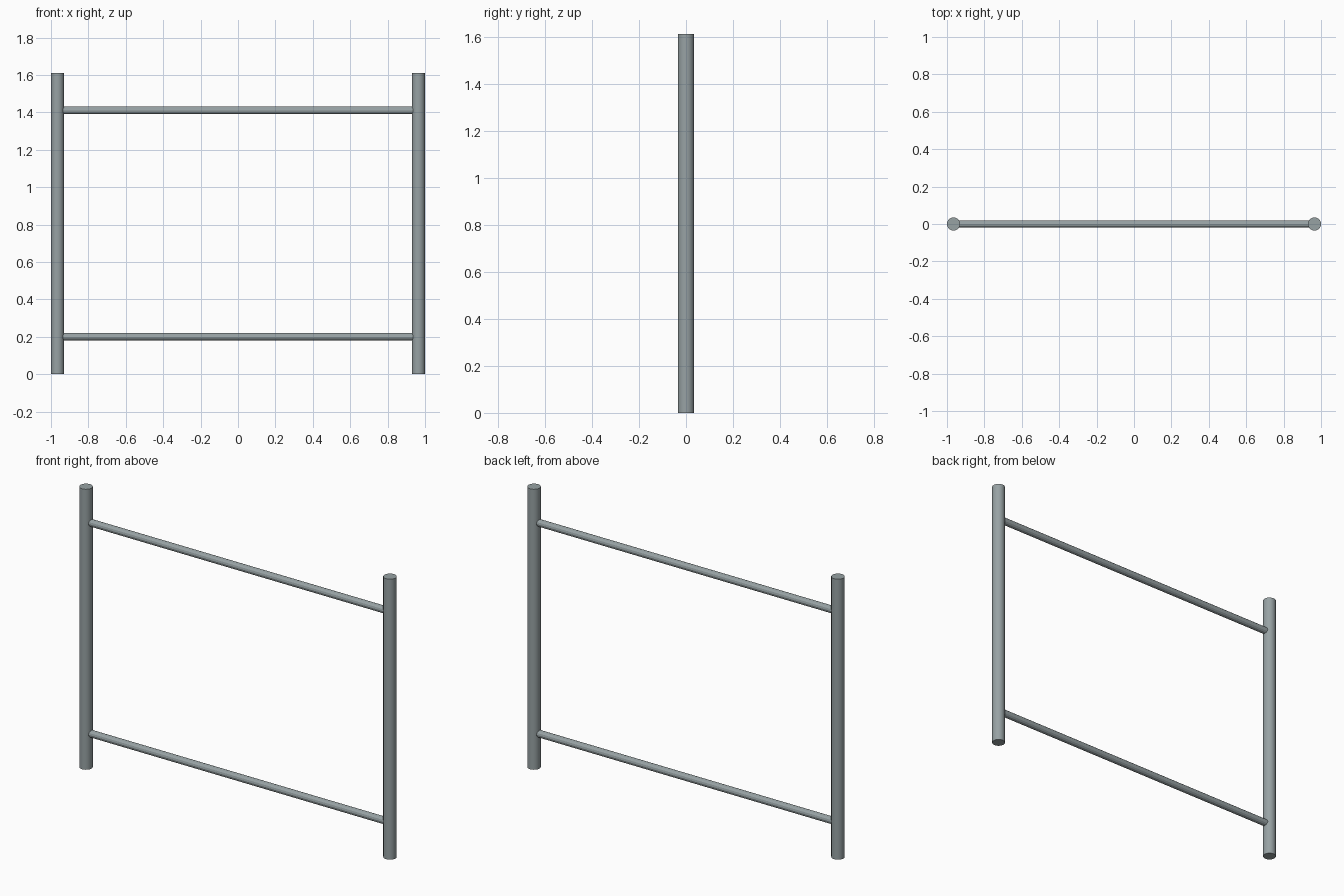
import bpy, math

if "Cube" in bpy.data.objects:
    bpy.data.objects.remove(bpy.data.objects["Cube"])

H = 1.61          # post height
POST_R = 0.035
RAIL_R = 0.02
POST_X = 1.0 - POST_R

metal = bpy.data.materials.new("grey_metal")
metal.diffuse_color = (0.31, 0.36, 0.37, 1)
metal.use_nodes = True
metal.node_tree.nodes["Principled BSDF"].inputs["Base Color"].default_value = metal.diffuse_color


def tube(name, radius, length, sides, location, rotation=(0, 0, 0), smooth=True):
    bpy.ops.mesh.primitive_cylinder_add(vertices=sides, radius=radius, depth=length,
                                        location=location, rotation=rotation)
    ob = bpy.context.object
    ob.name = name
    ob.data.materials.append(metal)
    if smooth:
        bpy.ops.object.shade_smooth_by_angle(angle=math.radians(29))
    return ob


# Upright posts
for side, x in (("left", -POST_X), ("right", POST_X)):
    tube(side + "_post", POST_R, H, 24, (x, 0, H / 2))

# Faceted horizontal rails, running into the post centres
for level, z in (("lower", 0.2), ("upper", 1.41)):
    tube(level + "_rail", RAIL_R, 2 * POST_X, 12, (0, 0, z),
         (0, math.pi / 2, 0), smooth=False)
